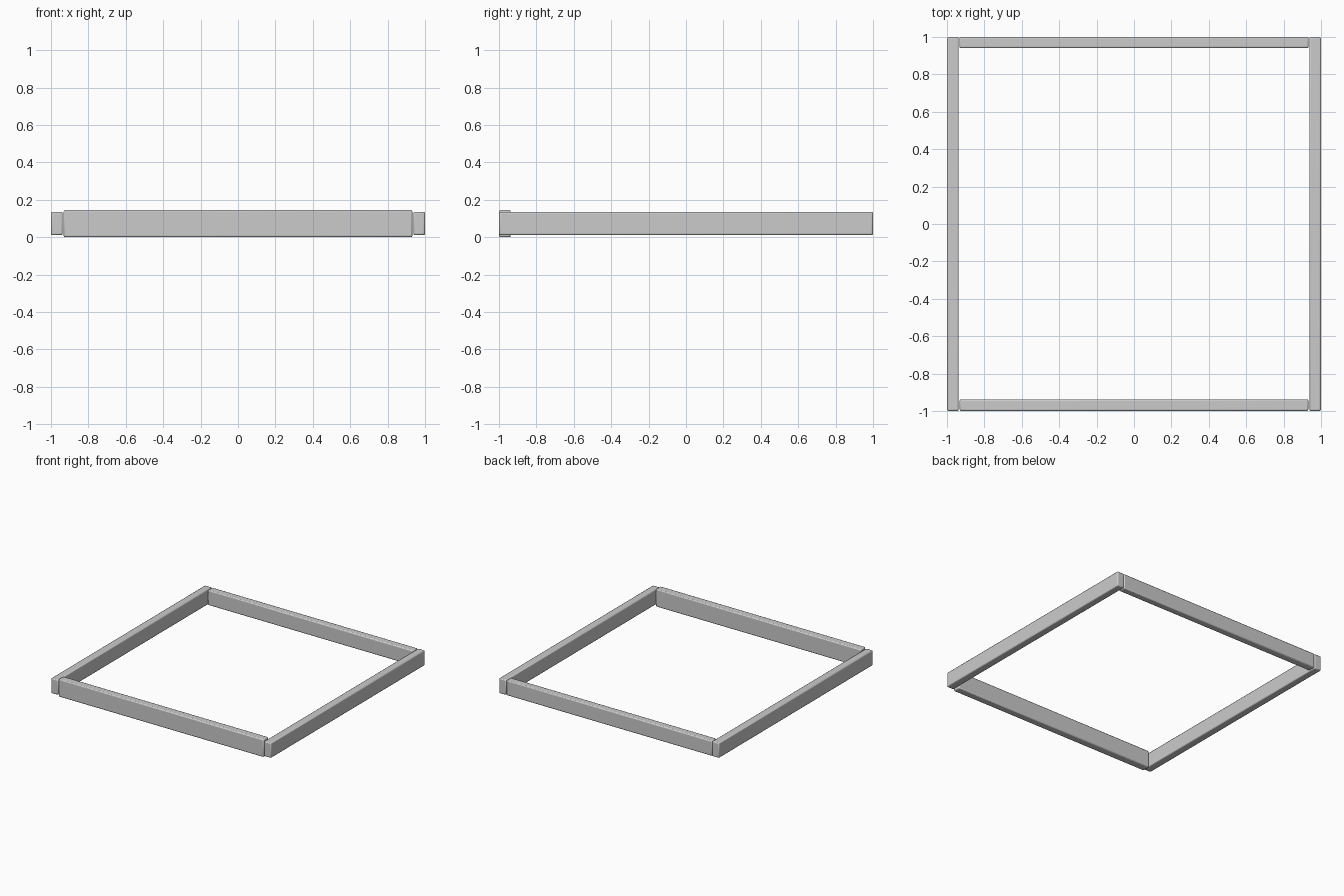
import bpy

if "Cube" in bpy.data.objects:
    bpy.data.objects.remove(bpy.data.objects["Cube"])


def bar(name, lo, hi, bevel=0.008):
    """Bevelled beam spanning the box from corner lo to corner hi."""
    bpy.ops.mesh.primitive_cube_add(size=1, location=[(a + b) / 2 for a, b in zip(lo, hi)])
    ob = bpy.context.object
    ob.name = name
    ob.scale = [b - a for a, b in zip(lo, hi)]
    bpy.ops.object.transform_apply(location=False, rotation=False, scale=True)
    mod = ob.modifiers.new("rounded_edges", 'BEVEL')
    mod.width = bevel
    mod.segments = 2
    bpy.ops.object.shade_smooth_by_angle()
    return ob


# side rails run the full depth
for side, x0, x1 in (("left", -1.0, -0.937), ("right", 0.937, 1.0)):
    bar(side + "_rail", (x0, -1.0, 0.011), (x1, 1.0, 0.135))

# front rail is slightly taller than the others
bar("front_rail", (-0.932, -1.0, 0.0), (0.932, -0.937, 0.145))

# back rail fits between the side rails
bar("back_rail", (-0.934, 0.94, 0.011), (0.934, 1.0, 0.135))
